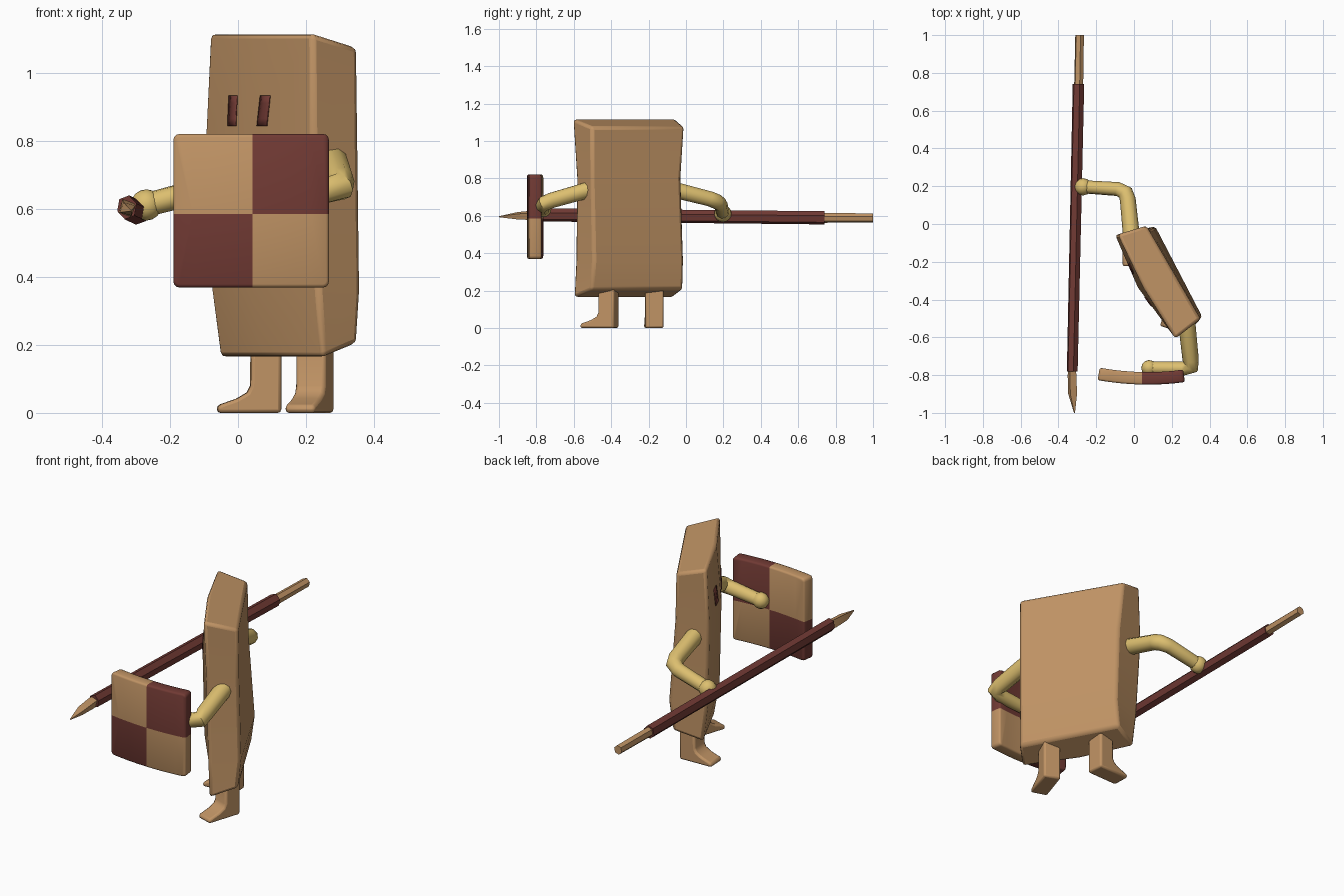
import bpy, bmesh, math
from mathutils import Vector, Matrix
from mathutils.bvhtree import BVHTree

if "Cube" in bpy.data.objects:
    bpy.data.objects.remove(bpy.data.objects["Cube"])


def material(name, rgb):
    m = bpy.data.materials.new(name)
    m.diffuse_color = (*rgb, 1)
    m.use_nodes = True
    m.node_tree.nodes["Principled BSDF"].inputs["Base Color"].default_value = m.diffuse_color
    return m


TAN = material("cardboard tan", (0.53, 0.295, 0.13))
MAROON = material("dark maroon", (0.165, 0.042, 0.034))
YELLOW = material("straw yellow", (0.72, 0.52, 0.16))


def finish(obj, *mats, bevel=0, angle=40):
    for m in mats:
        obj.data.materials.append(m)
    if bevel:
        b = obj.modifiers.new("bevel", 'BEVEL')
        b.width, b.segments, b.limit_method = bevel, 2, 'ANGLE'
        b.angle_limit = math.radians(35)
    bpy.ops.object.select_all(action='DESELECT')
    obj.select_set(True)
    bpy.context.view_layer.objects.active = obj
    bpy.ops.object.shade_smooth_by_angle(angle=math.radians(angle))
    return obj


def mesh_object(name, bm):
    bmesh.ops.recalc_face_normals(bm, faces=bm.faces)
    me = bpy.data.meshes.new(name)
    bm.to_mesh(me)
    bm.free()
    obj = bpy.data.objects.new(name, me)
    bpy.context.collection.objects.link(obj)
    return obj


def loft(name, rings):
    """Skin a list of equal-length point rings and cap both ends."""
    bm = bmesh.new()
    vs = [[bm.verts.new(p) for p in ring] for ring in rings]
    for a, b in zip(vs, vs[1:]):
        for i in range(len(a)):
            j = (i + 1) % len(a)
            bm.faces.new((a[i], a[j], b[j], b[i]))
    bm.faces.new(vs[0])
    bm.faces.new(vs[-1])
    return mesh_object(name, bm)


# Body: slab turned to one side, five corners per level
# (front near arm, front middle, front far, back far, back near)
levels = [
    (0.162, 0.205, [(-.055, -.07), (.075, -.345), (.25, -.602), (.352, -.505), (.09, -.015)]),
    (0.36, 0.36, [(-.081, -.07), (.038, -.345), (.236, -.592), (.362, -.493), (.112, -.012)]),
    (0.80, 0.80, [(-.10, -.057), (.02, -.335), (.22, -.587), (.357, -.503), (.085, -.028)]),
    (1.118, 1.075, [(-.085, -.055), (.05, -.335), (.218, -.608), (.353, -.503), (.065, -.008)]),
]
body = loft("body", [[(x, y, zf if i < 3 else zb) for i, (x, y) in enumerate(pts)]
                     for zf, zb, pts in levels])
finish(body, TAN, bevel=0.016)

# Eyes: thin plates projected onto the front of the body
tree = BVHTree.FromObject(body, bpy.context.evaluated_depsgraph_get())
for name, x0, x1, lean in (("eye_near", -.026, -.003, .002), ("eye_far", .063, .091, .005)):
    bm = bmesh.new()
    bmesh.ops.create_grid(bm, x_segments=2, y_segments=4, size=1)
    for v in bm.verts:
        x = (x0 + x1) / 2 + v.co.x * (x1 - x0) / 2 + v.co.y * lean
        z = 0.889 + v.co.y * 0.045
        hit, n, _, _ = tree.ray_cast(Vector((x, -2, z)), Vector((0, 1, 0)))
        v.co = hit + n * 0.002
    eye = finish(mesh_object(name, bm), MAROON)
    s = eye.modifiers.new("thickness", 'SOLIDIFY')
    s.thickness, s.offset = 0.004, 0


# Legs: post with a wedge-shaped foot, toe along local -y
def leg(name, loc, turn, toe, w=0.045):
    profile = [(.045, 0), (-toe, 0), (-toe, .022), (-toe * .6, .042),
               (-.055, .06), (-.045, .08), (-.042, .23), (.045, .23)]
    obj = loft(name, [[(s * w, y, z) for y, z in profile] for s in (-1, 1)])
    obj.data.transform(Matrix.Translation(loc) @ Matrix.Rotation(turn, 4, 'Z'))
    finish(obj, TAN, bevel=0.01)


leg("leg_near", (.081, -.17, 0), math.radians(-88), .142, .049)
leg("leg_far", (.226, -.415, 0), math.radians(-18), .145, .046)


# Arms: bent tubes with round hands
def arm(name, points, radii, hand_r):
    cu = bpy.data.curves.new(name, 'CURVE')
    cu.dimensions = '3D'
    cu.bevel_depth, cu.bevel_resolution, cu.use_fill_caps = 1, 3, True
    sp = cu.splines.new('POLY')
    sp.points.add(len(points) - 1)
    for p, co, r in zip(sp.points, points, radii):
        p.co, p.radius = (*co, 1), r
    obj = bpy.data.objects.new(name, cu)
    bpy.context.collection.objects.link(obj)
    bpy.ops.object.select_all(action='DESELECT')
    obj.select_set(True)
    bpy.context.view_layer.objects.active = obj
    bpy.ops.object.convert(target='MESH')
    finish(bpy.context.object, YELLOW, angle=50)
    bm = bmesh.new()
    bmesh.ops.create_uvsphere(bm, u_segments=12, v_segments=8, radius=hand_r,
                              matrix=Matrix.Translation(points[-1]))
    finish(mesh_object(name + "_hand", bm), YELLOW)


arm("spear_arm", [(-.01, -.1, .748), (-.033, .13, .69), (-.045, .165, .675),
                  (-.085, .185, .66), (-.27, .197, .612)],
    [.045, .042, .042, .038, .035], .046)
arm("shield_arm", [(.275, -.48, .75), (.30, -.72, .682), (.303, -.755, .667),
                   (.26, -.765, .655), (.08, -.762, .635)],
    [.046, .043, .042, .038, .035], .042)

# Shield: slightly bowed rounded square with quartered colours
bm = bmesh.new()
bmesh.ops.create_grid(bm, x_segments=8, y_segments=2, size=1)
corners = [v for v in bm.verts if len(v.link_edges) == 2]
bmesh.ops.bevel(bm, geom=corners, offset=0.08, segments=3, profile=0.5, affect='VERTICES')
for f in bm.faces:
    c = f.calc_center_median()
    f.material_index = int(c.x * c.y > 0)
for v in bm.verts:
    a, b = v.co.x, v.co.y
    mid = .0 if abs(b) > .5 else -.009      # colour split sits a little low
    v.co = (.039 + a * .226 + .004 * (1 - a * a), -.799 - .018 * (1 - a * a) - .005 * a,
            .595 + b * .226 + mid)
shield = mesh_object("shield", bm)
s = shield.modifiers.new("thickness", 'SOLIDIFY')
s.thickness, s.offset = 0.066, 0
finish(shield, TAN, MAROON, bevel=0.01)


# Spear: rods skinned through polygon rings along a nearly straight axis
def rod(name, stations, sides, mat):
    obj = loft(name, [[(x + rx * math.cos(t), y, z + rz * math.sin(t))
                       for t in (math.tau * (i + .3) / sides for i in range(sides))]
                      for x, y, z, rx, rz in stations])
    finish(obj, mat, angle=30)


rod("spear_shaft", [(-.294, .74, .589, .032, .036), (-.327, -.78, .605, .03, .036)], 6, MAROON)
rod("spear_butt", [(-.288, 1.0, .588, .024, .025), (-.293, .73, .589, .025, .027)], 6, TAN)
rod("spear_tip", [(-.325, -.71, .605, .012, .02), (-.328, -.80, .603, .026, .03),
                  (-.325, -.90, .6, .026, .022), (-.315, -1.0, .595, .003, .003)], 4, TAN)
